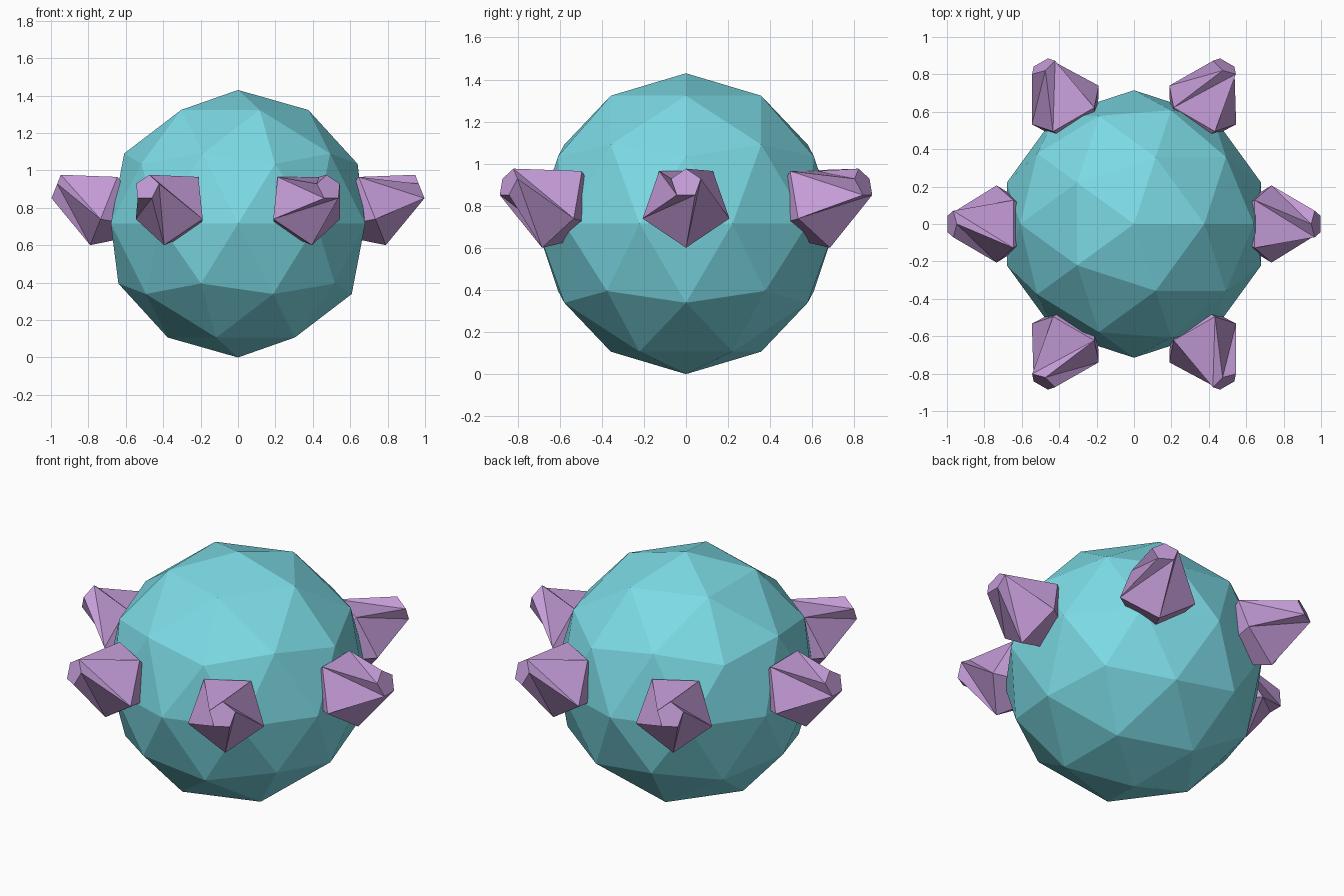
import bpy, bmesh
from math import sin, cos, tau, radians
from mathutils import Vector, Matrix

if "Cube" in bpy.data.objects:
    bpy.data.objects.remove(bpy.data.objects["Cube"])


def material(name, color):
    m = bpy.data.materials.new(name)
    m.diffuse_color = color
    m.use_nodes = True
    m.node_tree.nodes["Principled BSDF"].inputs["Base Color"].default_value = m.diffuse_color
    return m


teal = material("teal", (0.20, 0.70, 0.78, 1))
purple = material("purple", (0.55, 0.33, 0.68, 1))

# Faceted round body
R = 0.715
bpy.ops.mesh.primitive_ico_sphere_add(subdivisions=2, radius=R, location=(0, 0, R))
body = bpy.context.object
body.name = "body"
body.data.materials.append(teal)

# Twisted five-sided stud, pointing outwards along +x and tilted upwards
AXIS = Vector((0.93, 0, 0.37)).normalized()
UP = Vector((-AXIS.z, 0, AXIS.x))
SIDE = Vector((0, 1, 0))
CENTRE = Vector((0.71, 0, 0.802))


def ring(bm, along, radius, start):
    verts = []
    for i in range(5):
        a = radians(start) + i * tau / 5
        verts.append(bm.verts.new(CENTRE + AXIS * along
                                  + (UP * cos(a) + SIDE * sin(a)) * radius))
    return verts


def stud_mesh():
    bm = bmesh.new()
    wide = ring(bm, 0, 0.217, 36)
    tip = ring(bm, 0.285, 0.0745, 0)
    root = bm.verts.new(CENTRE - AXIS * 0.33)
    for i in range(5):
        j = (i + 1) % 5
        bm.faces.new((wide[j], wide[i], tip[i]))
        bm.faces.new((wide[i], tip[i - 1], tip[i]))
        bm.faces.new((root, wide[i], wide[j]))
    bm.faces.new(tip)
    bmesh.ops.recalc_face_normals(bm, faces=bm.faces)
    me = bpy.data.meshes.new("stud")
    bm.to_mesh(me)
    bm.free()
    me.materials.append(purple)
    return me


# Six studs spaced evenly around the body
stud = stud_mesh()
for k in range(6):
    ob = bpy.data.objects.new(f"stud_{k + 1}", stud)
    ob.matrix_world = Matrix.Rotation(k * tau / 6, 4, "Z")
    bpy.context.collection.objects.link(ob)
